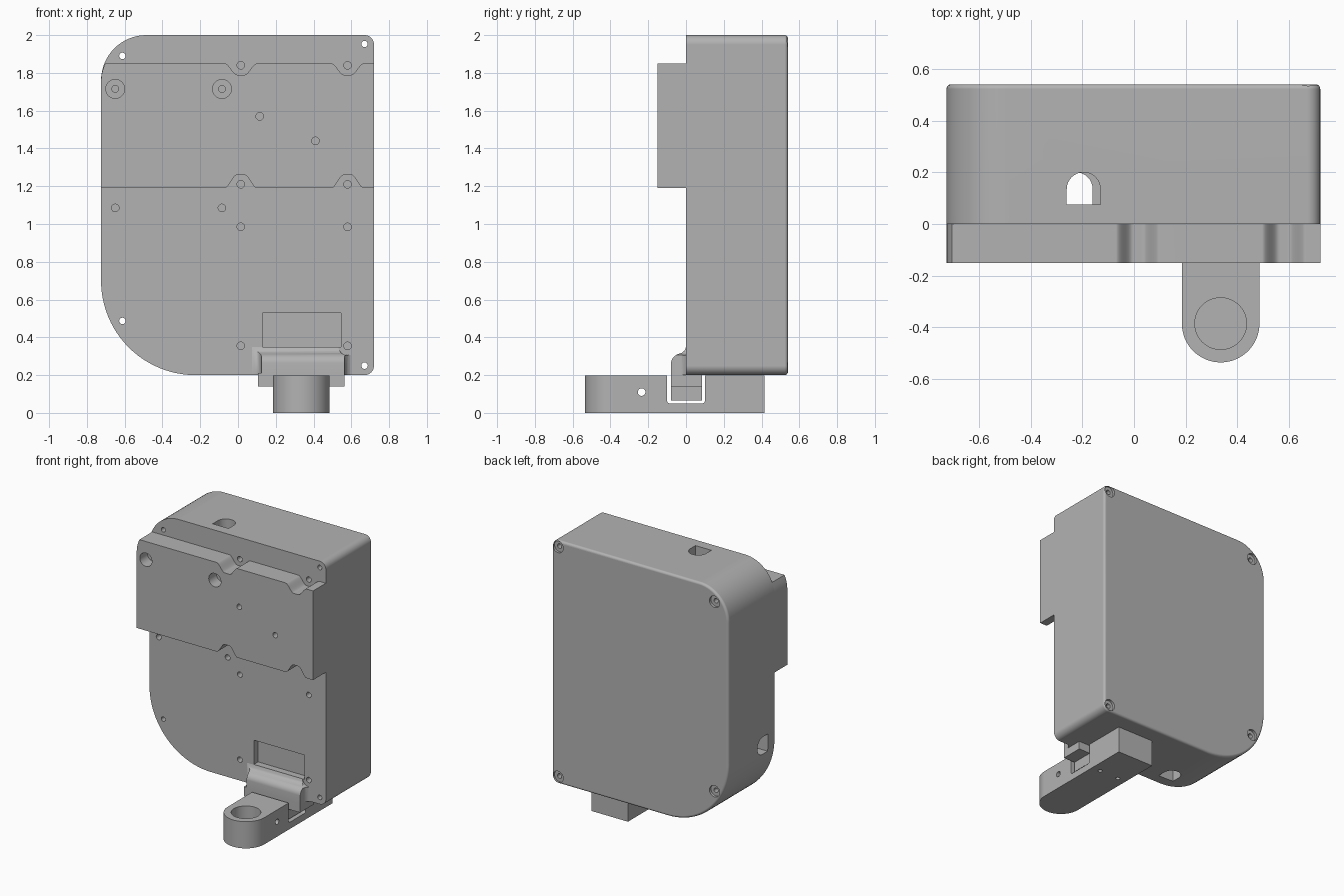
import bpy, bmesh, math

if "Cube" in bpy.data.objects:
    bpy.data.objects.remove(bpy.data.objects["Cube"])

gray = bpy.data.materials.new("housing gray")
gray.use_nodes = True
COLOR = (0.45, 0.45, 0.45, 1)
gray.diffuse_color = COLOR
gray.node_tree.nodes["Principled BSDF"].inputs["Base Color"].default_value = COLOR

AXES = {"x": lambda a, b, d: (d, a, b),
        "y": lambda a, b, d: (a, d, b),
        "z": lambda a, b, d: (a, b, d)}


def make(name, bm):
    bmesh.ops.recalc_face_normals(bm, faces=bm.faces)
    mesh = bpy.data.meshes.new(name)
    bm.to_mesh(mesh)
    bm.free()
    mesh.materials.append(gray)
    obj = bpy.data.objects.new(name, mesh)
    bpy.context.collection.objects.link(obj)
    return obj


def loft(name, rings):
    """Skin a list of equal-length rings and cap both ends."""
    bm = bmesh.new()
    loops = [[bm.verts.new(p) for p in ring] for ring in rings]
    n = len(loops[0])
    for a, b in zip(loops, loops[1:]):
        for i in range(n):
            bm.faces.new((a[i], a[(i + 1) % n], b[(i + 1) % n], b[i]))
    bm.faces.new(loops[0])
    bm.faces.new(loops[-1])
    return make(name, bm)


def prism(name, pts, axis, lo, hi):
    return loft(name, [[AXES[axis](a, b, d) for a, b in pts] for d in (lo, hi)])


def arc(cx, cy, r, start, end, steps=16):
    return [(cx + r * math.cos(t), cy + r * math.sin(t))
            for t in (math.radians(start + (end - start) * i / steps)
                      for i in range(steps + 1))]


def rounded(x0, x1, z0, z1, tl, bl, right):
    """Rectangle outline with its own radius for each left corner."""
    return (arc(x1 - right, z1 - right, right, 0, 90, 8)
            + arc(x0 + tl, z1 - tl, tl, 90, 180)
            + arc(x0 + bl, z0 + bl, bl, 180, 270, 24)
            + arc(x1 - right, z0 + right, right, 270, 360, 8))


def rect(a0, a1, b0, b1):
    return [(a0, b0), (a1, b0), (a1, b1), (a0, b1)]


def disc(a, b, r, steps=32):
    return arc(a, b, r, 0, 360, steps)[:-1]


def apply_modifier(obj, mod):
    bpy.context.view_layer.objects.active = obj
    bpy.ops.object.modifier_apply(modifier=mod.name)


def cut(obj, pts, axis, lo, hi):
    cutter = prism("cutter", pts, axis, lo, hi)
    mod = obj.modifiers.new("cut", "BOOLEAN")
    mod.operation, mod.solver, mod.object = "DIFFERENCE", "EXACT", cutter
    apply_modifier(obj, mod)
    bpy.data.objects.remove(cutter)


def finish(obj):
    bpy.ops.object.select_all(action="DESELECT")
    obj.select_set(True)
    bpy.context.view_layer.objects.active = obj
    bpy.ops.object.shade_smooth_by_angle(angle=math.radians(35))
    mod = obj.modifiers.new("even normals", "WEIGHTED_NORMAL")
    mod.keep_sharp = True


# Housing with a softened back rim
BACK = 0.54
housing = prism("housing", rounded(-0.725, 0.72, 0.2, 2, 0.24, 0.5, 0.05), "y", 0, BACK)
bm = bmesh.new()
bm.from_mesh(housing.data)
rim = [e for e in bm.edges if all(v.co.y > BACK - 0.001 for v in e.verts)]
bmesh.ops.bevel(bm, geom=rim, offset=0.018, segments=4, profile=0.5, affect="EDGES")
bm.to_mesh(housing.data)
bm.free()

# Cavity, cable openings and front window
cut(housing, rounded(-0.56, 0.6, 0.32, 1.86, 0.2, 0.4, 0.03), "y", 0.07, 0.48)


def arch(center):
    r = 0.065
    return [(center - r, 0.075), (center + r, 0.075)] + arc(center, 0.2 - r, r, 0, 180)


cut(housing, arch(-0.195), "z", 1.8, 2.1)
cut(housing, arch(-0.225), "z", 0.1, 0.42)
cut(housing, [(y, z) for z, y in arch(0.7)], "x", -0.8, -0.5)
cut(housing, rect(0.13, 0.545, 0.35, 0.53), "y", -0.1, 0.05)

# Corner screw holes with counterbores at the back
for x, z in ((-0.612, 1.89), (0.67, 1.953), (-0.612, 0.487), (0.67, 0.25)):
    cut(housing, disc(x, z, 0.042), "y", BACK - 0.018, 0.7)
    cut(housing, disc(x, z, 0.017), "y", -0.1, 0.7)

# Blind holes in the front face
for x, z in [(x, z) for x in (0.015, 0.58) for z in (1.84, 1.21, 0.985, 0.355)] \
        + [(-0.65, 1.085), (-0.085, 1.085)]:
    cut(housing, disc(x, z, 0.02), "y", -0.1, 0.06)
finish(housing)

# Raised front plate with scalloped edges
NOTCHES = (0.015, 0.58)


def scallops(base, depth):
    pts = []
    for c in NOTCHES:
        for i in range(-12, 13):
            t = i / 12
            s = min(1, max(0, (1 - abs(t)) * 1.3))
            pts.append((c + 0.085 * t, base + depth * s * s * (3 - 2 * s)))
    return pts


plate = prism("front_plate",
              [(-0.725, 1.19)] + scallops(1.19, 0.07) + [(0.72, 1.19), (0.72, 1.85)]
              + scallops(1.85, -0.06)[::-1]
              + [(-0.703, 1.85), (-0.715, 1.82), (-0.722, 1.79), (-0.725, 1.76)],
              "y", -0.15, 0)
for x in (-0.65, -0.085):
    cut(plate, disc(x, 1.715, 0.05), "y", -0.2, -0.06)
    cut(plate, disc(x, 1.715, 0.018), "y", -0.2, -0.02)
for x, z in ((0.115, 1.57), (0.41, 1.44)):
    cut(plate, disc(x, z, 0.02), "y", -0.2, -0.05)
finish(plate)

# Flared hood over the arm, cleared around its screw
hood = loft("hood", [[(x0, y, 0.2), (x1, y, 0.2), (x1, y, z), (x0, y, z)]
                     for y, x0, x1, z in ((0.0, 0.075, 0.595, 0.348),
                                          (-0.008, 0.095, 0.582, 0.33),
                                          (-0.022, 0.112, 0.57, 0.318),
                                          (-0.045, 0.12, 0.566, 0.311),
                                          (-0.062, 0.125, 0.565, 0.3),
                                          (-0.074, 0.125, 0.565, 0.285),
                                          (-0.08, 0.125, 0.565, 0.265))])
cut(hood, disc(0.58, 0.355, 0.05), "y", -0.2, 0.1)
finish(hood)

# Tab under the housing and the tongue that drops into the arm
finish(prism("hood_tab", rect(0.105, 0.565, -0.08, 0.085), "z", 0.14, 0.21))
finish(prism("tongue", rect(0.2, 0.47, -0.08, 0.085), "z", 0.065, 0.16))

# Arm with round nose, socket, side slot and pin holes
MID, NOSE = 0.335, -0.385
arm = prism("arm", arc(MID, NOSE, 0.15, 180, 360, 32) + [(0.485, 0.415), (0.185, 0.415)],
            "z", 0, 0.198)
cut(arm, disc(MID, NOSE, 0.1, 48), "z", 0.04, 0.3)
cut(arm, [(-0.1, 0.3)] + arc(-0.085, 0.065, 0.015, 180, 270, 6)
    + arc(0.085, 0.065, 0.015, 270, 360, 6) + [(0.1, 0.3)], "x", 0, 0.7)
cut(arm, disc(-0.235, 0.11, 0.02), "x", 0, 0.7)
for side in (-1, 1):
    cut(arm, disc(MID + side * 0.08, 0.13, 0.015), "z", -0.1, 0.03)
finish(arm)
